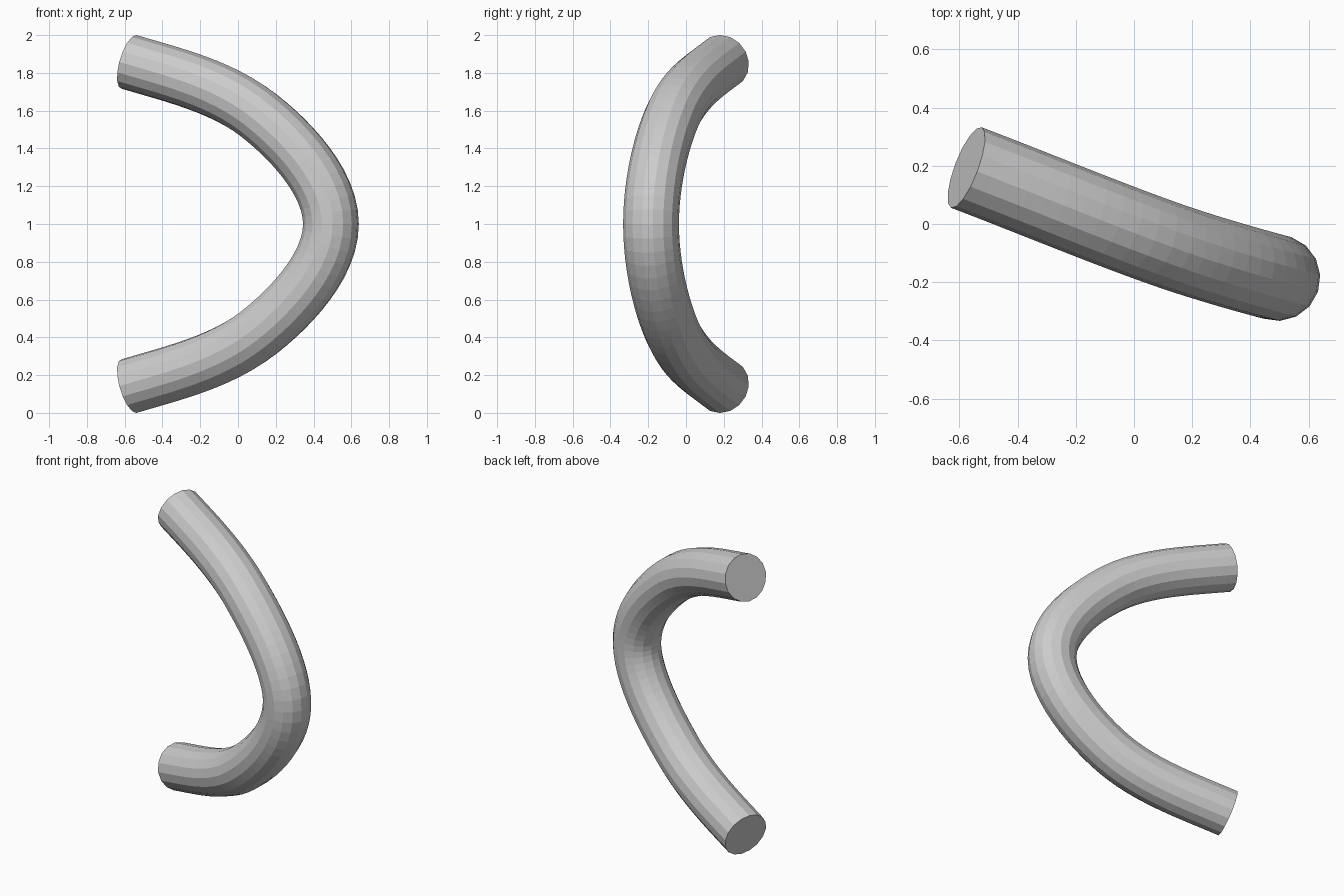
import bpy
from mathutils import Vector

if "Cube" in bpy.data.objects:
    bpy.data.objects.remove(bpy.data.objects["Cube"])

RADIUS = 0.148

# Upper half of the centre line: (point, handle before, handle after)
end = (Vector((-0.576, 0.194, 1.858)), Vector((-0.80, 0.28, 1.926)), Vector((-0.35, 0.108, 1.79)))
shoulder = (Vector((0.11, -0.07, 1.575)), Vector((-0.09, 0.0, 1.731)), Vector((0.28, -0.13, 1.442)))
middle = (Vector((0.492, -0.185, 1.0)), Vector((0.492, -0.185, 1.22)), Vector((0.492, -0.185, 0.78)))


def flip(knot):
    """Mirror a knot about z = 1 and swap its handles."""
    co, before, after = (Vector((v.x, v.y, 2 - v.z)) for v in knot)
    return co, after, before


knots = [end, shoulder, middle, flip(shoulder), flip(end)]

# Round 16-sided tube swept along the path, with closed ends
curve = bpy.data.curves.new("bent_tube_path", 'CURVE')
curve.dimensions = '3D'
curve.twist_mode = 'MINIMUM'
curve.bevel_depth = RADIUS
curve.bevel_resolution = 6
curve.resolution_u = 12
curve.use_fill_caps = True
spline = curve.splines.new('BEZIER')
spline.bezier_points.add(len(knots) - 1)
for bp, (co, before, after) in zip(spline.bezier_points, knots):
    bp.handle_left_type = bp.handle_right_type = 'FREE'
    bp.co, bp.handle_left, bp.handle_right = co, before, after
spline.use_smooth = False

tube = bpy.data.objects.new("bent_tube", curve)
bpy.context.collection.objects.link(tube)

# Turn the swept curve into a flat-faced mesh
bpy.context.view_layer.objects.active = tube
tube.select_set(True)
bpy.ops.object.convert(target='MESH')
bpy.ops.object.shade_flat()
